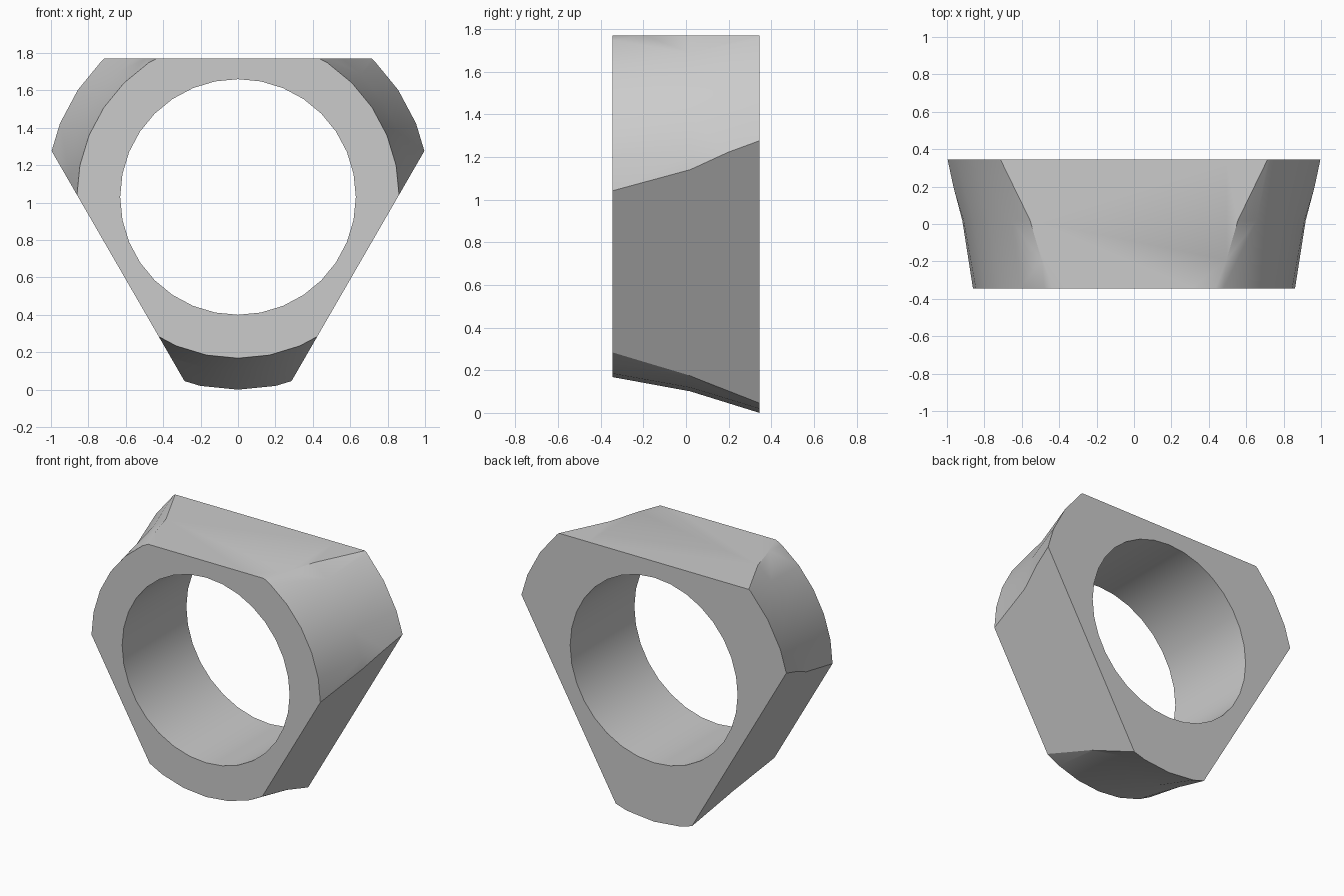
import bpy
import bmesh
from math import sin, cos, pi, radians
from mathutils import Vector

cube = bpy.data.objects.get("Cube")
if cube:
    bpy.data.objects.remove(cube, do_unlink=True)

SIDES = 32
CENTRE_Z = 1.03
FLAT = 0.74          # distance from the bore axis to each flat
BORE = 0.63
HALF = 0.345

# Cross-section (radius, y): bore, then the flared outer wall
profile = [(BORE, HALF), (BORE, -HALF), (0.862, -HALF), (0.929, 0.02), (1.03, HALF)]

grey = bpy.data.materials.new("plain_grey")
grey.use_nodes = True
colour = (0.6, 0.6, 0.6, 1)
grey.diffuse_color = colour
grey.node_tree.nodes["Principled BSDF"].inputs["Base Color"].default_value = colour

# Lathe the flared ring around the y axis
bm = bmesh.new()
rings = []
for r, y in profile:
    angles = [2 * pi * i / SIDES for i in range(SIDES)]
    rings.append([bm.verts.new((r * sin(a), y, CENTRE_Z - r * cos(a))) for a in angles])
for k, ring in enumerate(rings):
    other = rings[(k + 1) % len(rings)]
    for i in range(SIDES):
        j = (i + 1) % SIDES
        bm.faces.new((ring[i], ring[j], other[j], other[i]))

# Slice three flats, on top and on both lower sides, and cap each cut
for degrees in (90, 210, 330):
    normal = Vector((cos(radians(degrees)), 0, sin(radians(degrees))))
    cut = bmesh.ops.bisect_plane(
        bm, geom=bm.verts[:] + bm.edges[:] + bm.faces[:], dist=1e-5,
        plane_co=Vector((0, 0, CENTRE_Z)) + normal * FLAT,
        plane_no=normal, clear_outer=True)
    rim = [e for e in cut["geom_cut"] if isinstance(e, bmesh.types.BMEdge)]
    bmesh.ops.contextual_create(bm, geom=rim)

bmesh.ops.recalc_face_normals(bm, faces=bm.faces[:])
mesh = bpy.data.meshes.new("three_sided_ring")
bm.to_mesh(mesh)
bm.free()
mesh.materials.append(grey)

body = bpy.data.objects.new("three_sided_ring", mesh)
bpy.context.collection.objects.link(body)
bpy.ops.object.select_all(action="DESELECT")
body.select_set(True)
bpy.context.view_layer.objects.active = body
bpy.ops.object.shade_smooth_by_angle(angle=radians(30))
